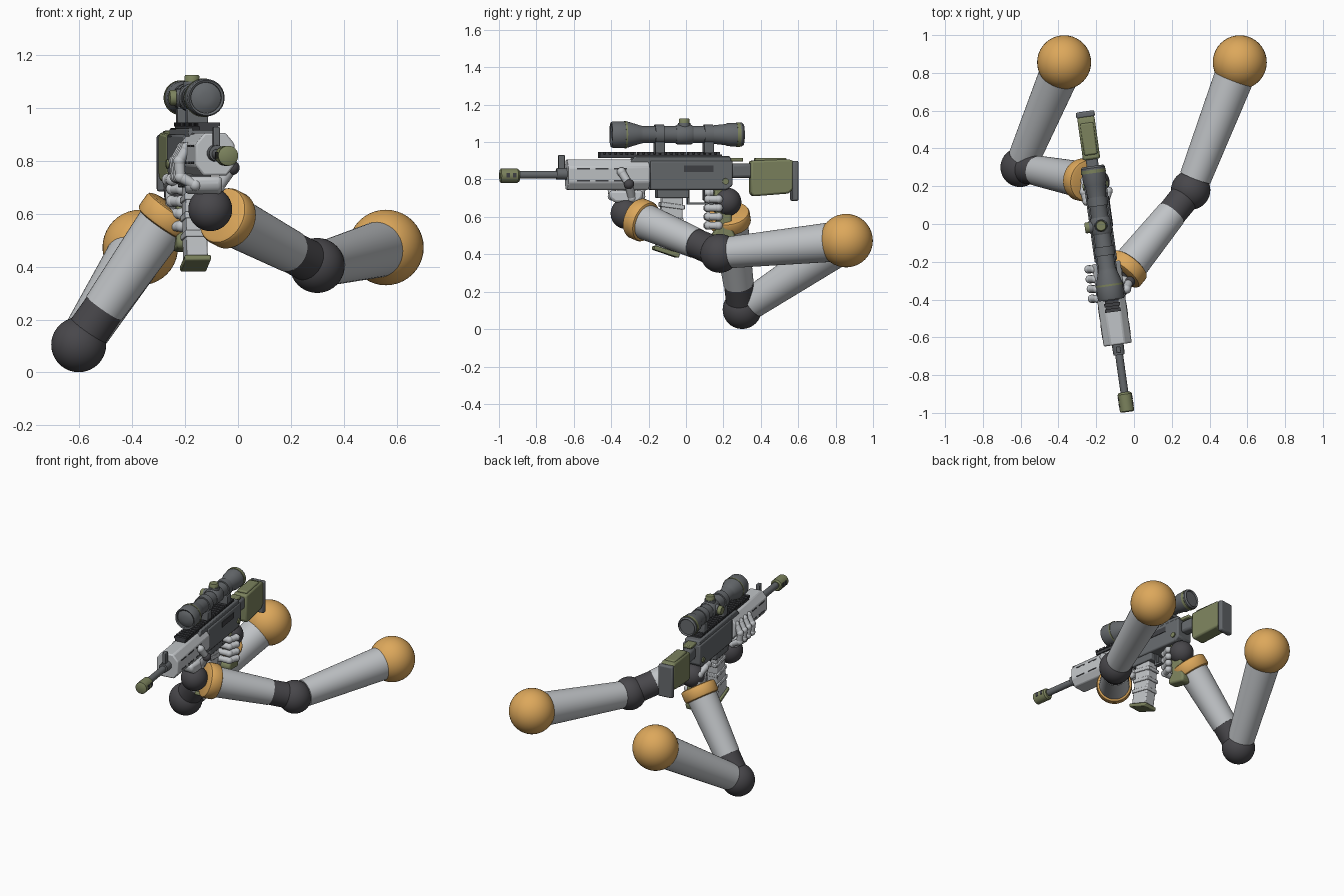
import bpy, bmesh, math
from mathutils import Vector, Matrix

def material(name, rgb):
    m = bpy.data.materials.new(name)
    m.diffuse_color = (*rgb, 1)
    return m

LIGHT = material("pale grey shell", (0.53, 0.55, 0.57))
ORANGE = material("orange", (0.72, 0.39, 0.105))
DARK = material("charcoal joint", (0.065, 0.063, 0.07))
GREY = material("gunmetal", (0.13, 0.14, 0.15))
BLACK = material("rail black", (0.05, 0.052, 0.058))
OLIVE = material("olive", (0.20, 0.225, 0.11))

# Rifle frame: +y toward the butt, turned slightly about z
RIFLE = Matrix.Translation((-0.176, 0, 0)) @ Matrix.Rotation(math.radians(8), 4, 'Z')
WORLD = Matrix.Identity(4)

def finish(name, bm, mat, frame=WORLD, angle=35):
    bmesh.ops.recalc_face_normals(bm, faces=bm.faces)
    me = bpy.data.meshes.new(name)
    bm.to_mesh(me)
    bm.free()
    me.transform(frame)
    me.materials.append(mat)
    for p in me.polygons:
        p.use_smooth = True
    me.set_sharp_from_angle(angle=math.radians(angle))
    ob = bpy.data.objects.new(name, me)
    bpy.context.collection.objects.link(ob)
    return ob

def add_bevel(ob, w):
    if w:
        b = ob.modifiers.new("bevel", 'BEVEL')
        b.width, b.segments, b.limit_method = w, 2, 'ANGLE'
    return ob

def prism(name, pts, lo, hi, axis, mat, bevel=0, frame=RIFLE):
    """Extrude a profile: axis 'x' takes (y,z) points, axis 'y' takes (x,z) points."""
    bm = bmesh.new()
    place = (lambda p, t: (t, p[0], p[1])) if axis == 'x' else (lambda p, t: (p[0], t, p[1]))
    a = [bm.verts.new(place(p, lo)) for p in pts]
    b = [bm.verts.new(place(p, hi)) for p in pts]
    bm.faces.new(a)
    bm.faces.new(b)
    for i in range(len(pts)):
        j = (i + 1) % len(pts)
        bm.faces.new((a[i], a[j], b[j], b[i]))
    return add_bevel(finish(name, bm, mat, frame), bevel)

def box(name, x0, x1, y0, y1, z0, z1, mat, bevel=0):
    return prism(name, [(y0, z0), (y1, z0), (y1, z1), (y0, z1)], x0, x1, 'x', mat, bevel)

def lathe(name, origin, direction, profile, mat, frame=WORLD, n=40):
    """Closed solid of revolution; profile is (distance along direction, radius)."""
    bm = bmesh.new()
    rot = Vector((0, 0, 1)).rotation_difference(Vector(direction)).to_matrix()
    rings = []
    for t, r in profile:
        rings.append([bm.verts.new(Vector(origin) + rot @ Vector((
            r * math.cos(2 * math.pi * k / n), r * math.sin(2 * math.pi * k / n), t))) for k in range(n)])
    for a, b in zip(rings, rings[1:]):
        for k in range(n):
            bm.faces.new((a[k], a[(k + 1) % n], b[(k + 1) % n], b[k]))
    bm.faces.new(rings[0])
    bm.faces.new(rings[-1])
    return finish(name, bm, mat, frame)

def ball(name, c, r, mat, frame=WORLD, seg=40):
    bm = bmesh.new()
    bmesh.ops.create_uvsphere(bm, u_segments=seg, v_segments=seg // 2, radius=r,
                              matrix=Matrix.Translation(c))
    return finish(name, bm, mat, frame, 60)

def digit(name, pts, r):
    """Finger: pale tapered segments with round knuckles."""
    for i, p in enumerate(pts):
        ball(f"{name}_knuckle_{i}", p, r * 1.08, LIGHT, seg=16)
    for i, (a, b) in enumerate(zip(pts, pts[1:])):
        d = Vector(b) - Vector(a)
        lathe(f"{name}_segment_{i}", a, d, [(0, r * 0.9), (d.length, r)], LIGHT, n=16)

# ---------- arms ----------
def arm(side, shoulder, elbow, wrist, wrist_r):
    s, e, w = map(Vector, (shoulder, elbow, wrist))
    ball(side + "_shoulder", s, 0.143, ORANGE)
    ball(side + "_elbow", e, 0.104, DARK)
    ball(side + "_wrist", w, wrist_r, DARK)
    d = s - e
    lathe(side + "_upper_arm", e, d, [(0.07, 0.085), (d.length - 0.05, 0.107)], LIGHT)
    d = w - e
    L = d.length
    lathe(side + "_elbow_collar", e, d, [(0.03, 0.08), (0.18, 0.078)], DARK)
    lathe(side + "_forearm", e, d, [(0.17, 0.081), (L - 0.11, 0.097)], LIGHT)
    lathe(side + "_cuff", e, d, [(L - 0.15, 0.097), (L - 0.145, 0.107), (L - 0.135, 0.112),
                                 (L - 0.085, 0.112), (L - 0.075, 0.107), (L - 0.07, 0.095)], ORANGE)

arm("left", (0.56, 0.856, 0.473), (0.30, 0.18, 0.405), (-0.105, -0.32, 0.618), 0.083)
arm("right", (-0.37, 0.856, 0.473), (-0.603, 0.30, 0.105), (-0.205, 0.22, 0.68), 0.076)

# Support hand under the handguard
prism("support_palm", [(-0.41, 0.70), (-0.38, 0.675), (-0.26, 0.675), (-0.23, 0.70), (-0.23, 0.742), (-0.41, 0.742)],
      -0.20, -0.06, 'x', LIGHT, 0.015, WORLD)
for i in range(4):
    y, x = -0.24 - 0.052 * i, 0.006 * i
    digit(f"support_finger_{i}", [(-0.18 + x, y, 0.71), (-0.236 + x, y, 0.74),
                                  (-0.24 + x, y, 0.80), (-0.21 + x, y, 0.85)], 0.021)
digit("support_thumb", [(-0.075, -0.29, 0.70), (-0.025, -0.305, 0.775), (-0.04, -0.345, 0.84)], 0.023)
ball("support_thumb_joint", (-0.022, -0.305, 0.775), 0.028, DARK, seg=20)

# Firing hand round the grip
prism("firing_palm", [(0.17, 0.55), (0.25, 0.55), (0.26, 0.70), (0.16, 0.70)], -0.275, -0.235, 'x', LIGHT, 0.015, WORLD)
for i in range(4):
    z = 0.695 - 0.047 * i
    digit(f"firing_finger_{i}", [(-0.25, 0.16, z), (-0.215, 0.115, z), (-0.15, 0.12, z), (-0.135, 0.175, z)], 0.021)
digit("firing_thumb", [(-0.26, 0.23, 0.70), (-0.265, 0.17, 0.73), (-0.25, 0.12, 0.73)], 0.022)

# ---------- rifle ----------
Y = (0, 1, 0)
lathe("barrel", (0, 0, 0.825), Y, [(-0.92, 0.021), (-0.60, 0.021)], GREY, RIFLE, 24)
lathe("gas_block", (0, 0, 0.83), Y, [(-0.70, 0.03), (-0.63, 0.032)], GREY, RIFLE, 24)
lathe("muzzle_brake", (0, 0, 0.82), Y, [(-1.005, 0.03), (-1.0, 0.038), (-0.91, 0.038), (-0.90, 0.03)], OLIVE, RIFLE, 24)
for k in (-0.975, -0.94):
    box("muzzle_port", -0.0395, 0.0395, k, k + 0.018, 0.81, 0.835, BLACK)
box("front_sight", -0.012, 0.012, -0.69, -0.655, 0.84, 0.93, GREY, 0.004)
prism("handguard", [(-0.045, 0.745), (0.045, 0.745), (0.075, 0.785), (0.075, 0.865), (0.04, 0.907),
                    (-0.04, 0.907), (-0.075, 0.865), (-0.075, 0.785)], -0.645, -0.205, 'y', LIGHT, 0.008)
for sx in (-1, 1):
    for k in range(3):
        a = sx * 0.072
        b = sx * 0.0765
        box("handguard_slot", min(a, b), max(a, b), -0.60 + k * 0.1, -0.53 + k * 0.1, 0.853, 0.861, BLACK)
        box("lower_slot", min(a, b), max(a, b), -0.60 + k * 0.1, -0.53 + k * 0.1, 0.79, 0.798, BLACK)

prism("lower_receiver", [(-0.20, 0.745), (0.215, 0.745), (0.245, 0.77), (0.245, 0.90), (-0.20, 0.90)],
      -0.06, 0.06, 'x', GREY, 0.008)
prism("upper_receiver", [(-0.31, 0.89), (-0.28, 0.925), (0.23, 0.925), (0.245, 0.88), (-0.20, 0.83)],
      -0.052, 0.052, 'x', GREY, 0.006)
box("ejection_port", 0.055, 0.064, -0.02, 0.14, 0.84, 0.875, BLACK)
lathe("selector_pin", (-0.068, 0.205, 0.79), (1, 0, 0), [(0, 0.017), (0.136, 0.017)], OLIVE, RIFLE, 20)
box("charging_handle", -0.03, 0.03, 0.23, 0.305, 0.895, 0.915, OLIVE, 0.005)
box("rail", -0.036, 0.036, -0.47, 0.19, 0.915, 0.934, BLACK)
for k in range(22):
    y = -0.47 + k * 0.03
    box("rail_tooth", -0.042, 0.042, y, y + 0.018, 0.932, 0.946, BLACK)

# Stock
box("buffer_tube", -0.032, 0.032, 0.24, 0.36, 0.808, 0.885, GREY, 0.015)
prism("stock", [(0.345, 0.725), (0.36, 0.71), (0.55, 0.725), (0.575, 0.75), (0.575, 0.90), (0.55, 0.908), (0.345, 0.90)],
      -0.046, 0.046, 'x', OLIVE, 0.016)
box("stock_cheek_rest", -0.035, 0.035, 0.37, 0.54, 0.895, 0.915, OLIVE, 0.008)
box("butt_plate", -0.05, 0.05, 0.568, 0.602, 0.685, 0.90, GREY, 0.010)

# Magazine and grip
box("magazine_well", -0.052, 0.052, -0.16, 0.01, 0.70, 0.755, GREY, 0.006)
prism("magazine", [(-0.13, 0.74), (-0.02, 0.74), (-0.025, 0.58), (-0.05, 0.41), (-0.165, 0.44), (-0.14, 0.60)],
      -0.04, 0.04, 'x', LIGHT, 0.006)
for z, y in ((0.65, -0.135), (0.58, -0.142), (0.51, -0.153)):
    prism("magazine_rib", [(y - 0.008, z + 0.005), (y + 0.122, z - 0.012), (y + 0.124, z + 0.012), (y - 0.006, z + 0.03)],
          -0.046, 0.046, 'x', LIGHT, 0.004)
prism("magazine_base", [(-0.18, 0.425), (-0.045, 0.38), (-0.038, 0.405), (-0.174, 0.447)], -0.05, 0.05, 'x', OLIVE, 0.006)
prism("pistol_grip", [(0.15, 0.75), (0.235, 0.75), (0.245, 0.55), (0.265, 0.49), (0.255, 0.455), (0.14, 0.47),
                      (0.135, 0.50), (0.165, 0.54)], -0.035, 0.035, 'x', OLIVE, 0.012)
box("trigger_guard_bottom", -0.014, 0.014, 0.01, 0.16, 0.665, 0.678, GREY)
box("trigger_guard_front", -0.014, 0.014, 0.005, 0.018, 0.665, 0.75, GREY)
box("trigger", -0.008, 0.008, 0.09, 0.102, 0.69, 0.75, BLACK)

# Scope
lathe("scope", (0, 0, 1.04), Y, [(-0.385, 0.058), (-0.40, 0.058), (-0.405, 0.066), (-0.395, 0.071), (-0.32, 0.071),
      (-0.25, 0.05), (-0.235, 0.046), (0.13, 0.046), (0.15, 0.05), (0.21, 0.056), (0.225, 0.062),
      (0.30, 0.064), (0.31, 0.056), (0.30, 0.05)], GREY, RIFLE)
lathe("objective_lens", (0, 0, 1.04), Y, [(-0.40, 0.02), (-0.395, 0.04), (-0.384, 0.059)], GREY, RIFLE)
lathe("eyepiece_band", (0, 0, 1.04), Y, [(0.272, 0.066), (0.29, 0.066)], OLIVE, RIFLE)
lathe("objective_band", (0, 0, 1.04), Y, [(-0.332, 0.073), (-0.322, 0.073)], OLIVE, RIFLE)
for y in (-0.145, 0.12):
    lathe("scope_ring", (0, y, 1.04), Y, [(-0.024, 0.054), (0.024, 0.054)], GREY, RIFLE)
    box("scope_mount", -0.04, 0.04, y - 0.026, y + 0.026, 0.94, 1.0, GREY, 0.005)
lathe("scope_saddle", (0, -0.01, 1.04), Y, [(-0.045, 0.048), (-0.035, 0.054), (0.035, 0.054), (0.045, 0.048)], GREY, RIFLE)
for nm, d in (("top", (0, 0, 1)), ("side", (-1, 0, 0))):
    lathe(nm + "_turret_base", (0, -0.01, 1.04), d, [(0.03, 0.034), (0.062, 0.034)], GREY, RIFLE, 24)
    lathe(nm + "_turret_cap", (0, -0.01, 1.04), d, [(0.055, 0.029), (0.08, 0.029), (0.086, 0.025)], OLIVE, RIFLE, 24)
